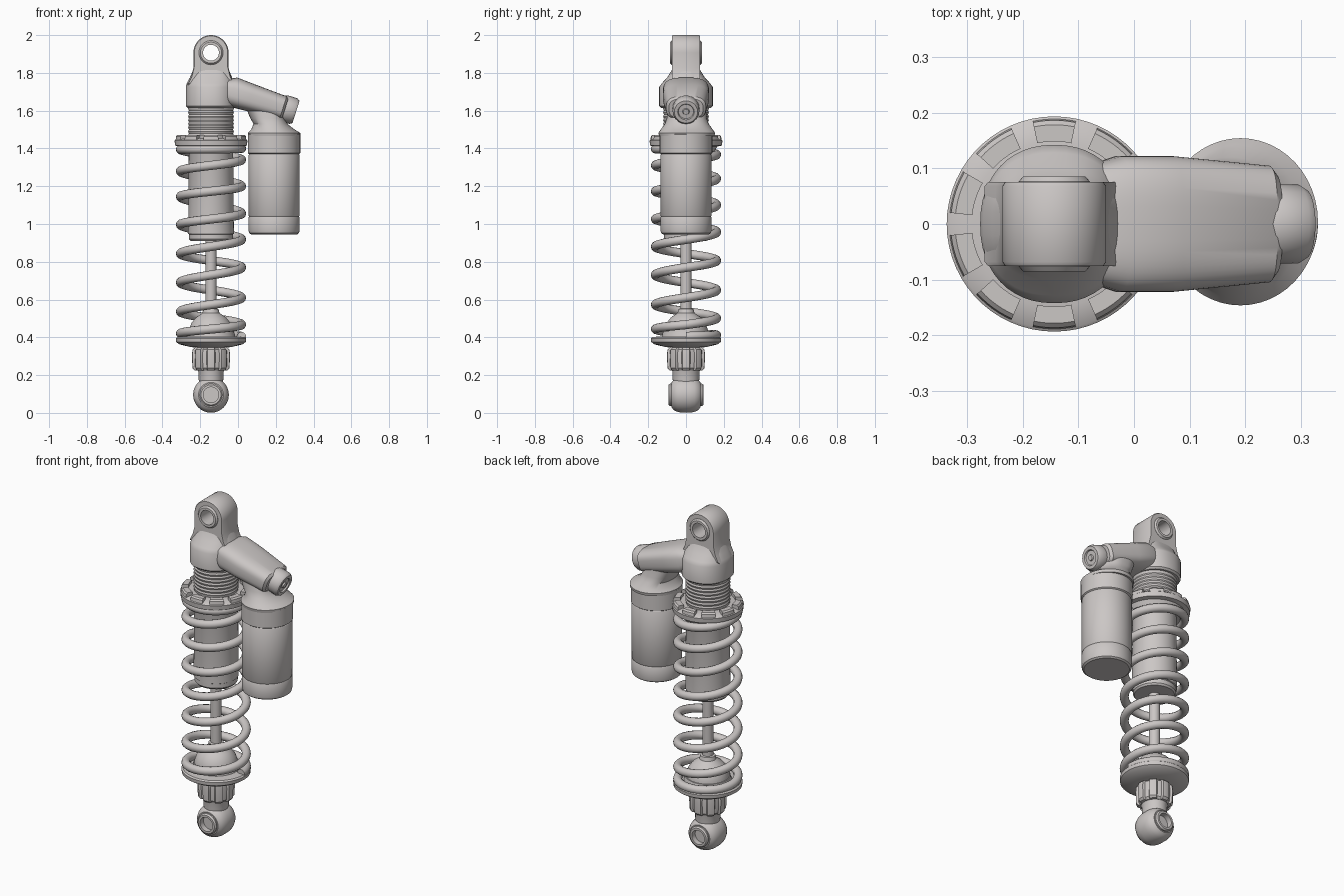
import bpy, bmesh, math
from mathutils import Matrix, Vector

if "Cube" in bpy.data.objects:
    bpy.data.objects.remove(bpy.data.objects["Cube"])

AX = -0.143          # x of the damper axis
RX = 0.191           # x of the reservoir axis
TAU = 2 * math.pi

metal = bpy.data.materials.new("light_warm_grey")
metal.diffuse_color = (0.60, 0.57, 0.56, 1)
metal.use_nodes = True
metal.node_tree.nodes["Principled BSDF"].inputs["Base Color"].default_value = metal.diffuse_color


def ring(z, rx, ry=None, cx=0, cy=0, n=48, p=2):
    """Superellipse cross-section at height z."""
    ry = rx if ry is None else ry
    pts = []
    for i in range(n):
        a = TAU * i / n
        c, s = math.cos(a), math.sin(a)
        pts.append(Vector((cx + rx * math.copysign(abs(c) ** (2 / p), c),
                           cy + ry * math.copysign(abs(s) ** (2 / p), s), z)))
    return pts


def skin(name, rings, M=Matrix(), loop=False, angle=35):
    """Bridge equal-sized rings into a surface; loop joins last to first."""
    bm = bmesh.new()
    rows = [[bm.verts.new(M @ v) for v in r] for r in rings]
    n = len(rows[0])
    pairs = list(zip(rows, rows[1:])) + ([(rows[-1], rows[0])] if loop else [])
    for a, b in pairs:
        for i in range(n):
            j = (i + 1) % n
            bm.faces.new((a[i], a[j], b[j], b[i]))
    if not loop:
        bm.faces.new(rows[0][::-1])
        bm.faces.new(rows[-1])
    bmesh.ops.recalc_face_normals(bm, faces=bm.faces)
    me = bpy.data.meshes.new(name)
    bm.to_mesh(me)
    bm.free()
    me.materials.append(metal)
    ob = bpy.data.objects.new(name, me)
    bpy.context.collection.objects.link(ob)
    bpy.ops.object.select_all(action='DESELECT')
    ob.select_set(True)
    bpy.context.view_layer.objects.active = ob
    bpy.ops.object.shade_smooth_by_angle(angle=math.radians(angle))
    return ob


def lathe(name, profile, M=Matrix(), loop=False, n=48):
    return skin(name, [ring(z, r, n=n) for z, r in profile], M, loop)


def at(x, z):
    return Matrix.Translation((x, 0, z))


axis = at(AX, 0)
side = Matrix.Rotation(math.pi / 2, 4, 'X')   # lathe axis along y

# Upper eye: tab outline with a bored hole
outline = [(0.093 * math.cos(a), 0.093 * math.sin(a))
           for a in [math.pi * i / 24 for i in range(25)]]
outline += [(-0.093, -0.08), (-0.105, -0.13), (-0.125, -0.17), (0, -0.19),
            (0.125, -0.17), (0.105, -0.13), (0.093, -0.08)]


def tab(y, k):
    return [Vector((x * k, y, z * k)) for x, z in outline]


def bore(y):
    return [Vector((x, y, z)) * 1 for x, z in
            [tuple(Vector(q).normalized() * 0.055) for q in outline]]


skin("upper_eye", [tab(-0.075, 0.95), tab(-0.068, 1), tab(0.068, 1), tab(0.075, 0.95),
                   bore(0.075), bore(-0.075)], at(AX, 1.907), loop=True)
lathe("upper_bushing", [(-0.085, 0.042), (-0.085, 0.056), (-0.076, 0.064), (0.076, 0.064),
                        (0.085, 0.056), (0.085, 0.042)], at(AX, 1.907) @ side, loop=True)

# Head block clamped round the damper body
skin("head_block", [ring(z, rx, ry, p=p) for z, rx, ry, p in [
    (1.615, 0.125, 0.132, 2.2), (1.625, 0.133, 0.142, 2.2), (1.725, 0.133, 0.142, 2.2),
    (1.745, 0.128, 0.128, 2.3), (1.775, 0.112, 0.10, 2.6), (1.81, 0.097, 0.078, 3.2),
    (1.825, 0.09, 0.07, 3.5)]], axis)

# Sloping arm to the reservoir and its valve cap
slope = at(0, 1.69) @ Matrix.Rotation(math.radians(107.5), 4, 'Y')
skin("bridge_arm", [ring(z, rx, ry, p=3) for z, rx, ry in [
    (-0.10, 0.045, 0.10), (-0.03, 0.08, 0.122), (0.07, 0.074, 0.122),
    (0.25, 0.064, 0.105), (0.262, 0.055, 0.09)]], slope)
lathe("valve_cap", [(0.24, 0.064), (0.255, 0.071), (0.308, 0.071), (0.322, 0.062),
                    (0.322, 0.044), (0.314, 0.04), (0.314, 0.018), (0.322, 0.015)],
      slope, n=20)

# Reservoir neck and canister
skin("reservoir_neck", [ring(z, rx, ry, cx, 0.004, p=p) for z, rx, ry, cx, p in [
    (1.465, 0.138, 0.146, RX, 2), (1.482, 0.139, 0.15, RX, 2),
    (1.50, 0.115, 0.138, 0.185, 2), (1.53, 0.09, 0.116, 0.172, 2.3),
    (1.56, 0.09, 0.106, 0.155, 2.6), (1.62, 0.10, 0.10, 0.14, 2.6)]])
lathe("reservoir", [(0.945, 0.122), (0.952, 0.132), (0.965, 0.135), (1.035, 0.135),
                    (1.04, 0.132), (1.045, 0.135), (1.365, 0.135), (1.37, 0.132),
                    (1.375, 0.139), (1.475, 0.139), (1.478, 0.13)], at(RX, 0), n=64)

# Damper body with a threaded upper end
threads = [(1.46 + 0.01 * i, 0.121 if i % 2 else 0.117) for i in range(16)]
lathe("damper_body", [(0.91, 0.035), (0.91, 0.108), (0.92, 0.116), (0.945, 0.116),
                      (0.948, 0.121)] + threads + [(1.63, 0.121)], axis)
lathe("shaft", [(0.50, 0.03), (0.95, 0.03)], axis, n=24)

# Preload ring with raised castle tabs
lathe("preload_ring", [(1.385, 0.118), (1.385, 0.15), (1.41, 0.165), (1.415, 0.19),
                       (1.442, 0.193), (1.446, 0.188), (1.455, 0.15), (1.455, 0.118)],
      axis, loop=True, n=60)
TABS = 10
for k in range(TABS):
    mid = TAU * (k + 0.5) / TABS
    rows = []
    for i in range(7):
        a = mid + (i / 6 - 0.5) * TAU / TABS * 0.66
        rows.append([Vector((r * math.cos(a), r * math.sin(a), z)) for r, z in
                     [(0.148, 1.44), (0.189, 1.44), (0.186, 1.464),
                      (0.178, 1.472), (0.148, 1.472)]])
    skin(f"preload_tab_{k + 1}", rows, axis)

# Coil spring: heights of successive half turns, starting on the right
heights = [0.405, 0.420, 0.467, 0.536, 0.61, 0.69, 0.77, 0.843, 0.918, 0.997,
           1.055, 1.146, 1.20, 1.28, 1.34, 1.395, 1.40]
STEPS, WIRE, COIL = 22, 0.024, 0.162
coil = []
for i in range((len(heights) - 1) * STEPS + 1):
    t = i / STEPS
    k = min(int(t), len(heights) - 2)
    z = heights[k] + (heights[k + 1] - heights[k]) * (t - k)
    a = math.pi * t
    loop = []
    for j in range(12):
        b = TAU * j / 12
        r = COIL + WIRE * math.cos(b)
        loop.append(Vector((r * math.cos(a), r * math.sin(a), z + WIRE * math.sin(b))))
    coil.append(loop)
skin("coil_spring", coil, axis, angle=50)

# Lower spring seat with bump stop dome
lathe("lower_seat", [(0.345, 0.06), (0.348, 0.105), (0.362, 0.165), (0.375, 0.184),
                     (0.395, 0.186), (0.402, 0.178), (0.405, 0.128), (0.43, 0.122)], axis, n=60)
lathe("bump_stop", [(0.40, 0.118), (0.44, 0.116), (0.475, 0.104), (0.505, 0.08),
                    (0.522, 0.055), (0.53, 0.045), (0.55, 0.04), (0.553, 0.03)], axis)


# Fluted rebound knob
def fluted(z, r):
    return [Vector((q * math.cos(a), q * math.sin(a), z)) for a, q in
            [(TAU * i / 96, r if math.cos(8 * TAU * i / 96) > -0.4 else r - 0.012)
             for i in range(96)]]


skin("rebound_knob", [fluted(0.225, 0.088), fluted(0.237, 0.098), fluted(0.305, 0.101),
                      fluted(0.335, 0.098), fluted(0.345, 0.085)], axis)

# Lower eye, neck and bushing
skin("lower_neck", [ring(z, rx, ry) for z, rx, ry in [
    (0.148, 0.06, 0.066), (0.18, 0.066, 0.071), (0.215, 0.066, 0.071),
    (0.23, 0.072, 0.075), (0.35, 0.072, 0.075)]], axis)
low = at(AX, 0.0955) @ side
half = [(0.076, 0.066), (0.066, 0.08), (0.045, 0.09), (0.02, 0.0945)]
lathe("lower_eye", [(-0.076, 0.05)] + [(-y, r) for y, r in half]
      + [(y, r) for y, r in half[::-1]] + [(0.076, 0.05)], low, loop=True)
lathe("lower_bushing", [(-0.092, 0.041), (-0.092, 0.053), (-0.084, 0.06), (0.084, 0.06),
                        (0.092, 0.053), (0.092, 0.041)], low, loop=True)
lathe("lower_bushing_core", [(-0.06, 0.043), (0.06, 0.043)], low, n=32)
